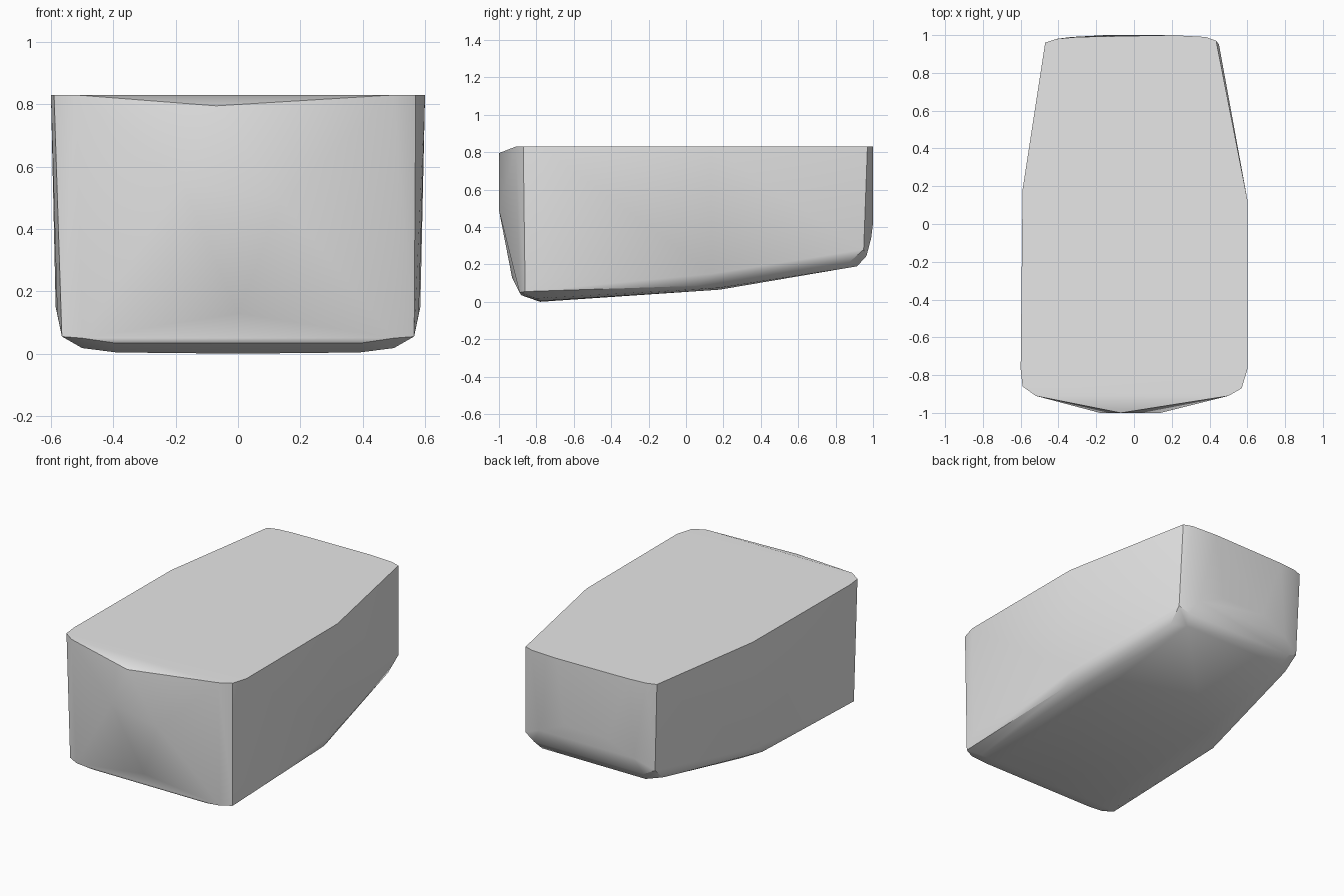
import bpy
import bmesh

cube = bpy.data.objects.get("Cube")
if cube:
    bpy.data.objects.remove(cube, do_unlink=True)

TOP = 0.83

# Rim outline of the flat top
rim = [(-0.47, 0.96), (-0.41, 0.98), (-0.3, 0.99), (0.2, 1.0), (0.38, 0.99), (0.435, 0.97),
       (0.59, 0.16), (0.6, 0.13), (0.6, -0.77), (0.57, -0.87), (0.5, -0.91),
       (-0.52, -0.91), (-0.59, -0.86), (-0.6, -0.77), (-0.59, 0.18)]
points = [(x, y, TOP) for x, y in rim]

# Bulging front face
points += [(-0.07, -1.0, 0.795), (-0.18, -1.0, 0.55), (0.14, -1.0, 0.49), (0, -0.93, 0.13)]

# Lower body, as (half width, y, z) pairs on both sides
lower = [
    (0.58, -0.77, 0.13), (0.565, -0.86, 0.055), (0.5, -0.89, 0.05),
    (0.5, -0.8, 0.018), (0.39, -0.78, 0.004), (0.4, -0.88, 0.035),
    (0.585, 0.14, 0.15), (0.565, 0.05, 0.085), (0.5, 0.18, 0.075), (0.39, 0.18, 0.065),
    (0.45, 0.95, 0.28), (0.44, 0.86, 0.2), (0.36, 0.915, 0.19),
    (0.38, 0.965, 0.245), (0.33, 0.99, 0.34),
]
points += [(side * x, y, z) for x, y, z in lower for side in (-1, 1)]
points += [(0, -0.78, 0), (0.15, 1.0, 0.42), (-0.15, 1.0, 0.42)]

# Convex block wrapped around the points
bm = bmesh.new()
for p in points:
    bm.verts.new(p)
hull = bmesh.ops.convex_hull(bm, input=bm.verts)
loose = {v for v in hull["geom_interior"] + hull["geom_unused"]
         if isinstance(v, bmesh.types.BMVert) and not v.link_faces}
bmesh.ops.delete(bm, geom=list(loose), context="VERTS")
bmesh.ops.dissolve_limit(bm, angle_limit=0.01, verts=bm.verts, edges=bm.edges)
bmesh.ops.recalc_face_normals(bm, faces=bm.faces)
mesh = bpy.data.meshes.new("rounded_block")
bm.to_mesh(mesh)
bm.free()

block = bpy.data.objects.new("rounded_block", mesh)
bpy.context.collection.objects.link(block)

# Plain grey material
grey = bpy.data.materials.new("light_grey")
grey.use_nodes = True
colour = (0.8, 0.8, 0.8, 1)
grey.diffuse_color = colour
grey.node_tree.nodes["Principled BSDF"].inputs["Base Color"].default_value = colour
mesh.materials.append(grey)

# Smooth shading with crisp edges
bpy.ops.object.select_all(action="DESELECT")
block.select_set(True)
bpy.context.view_layer.objects.active = block
bpy.ops.object.shade_smooth_by_angle(angle=0.6)
